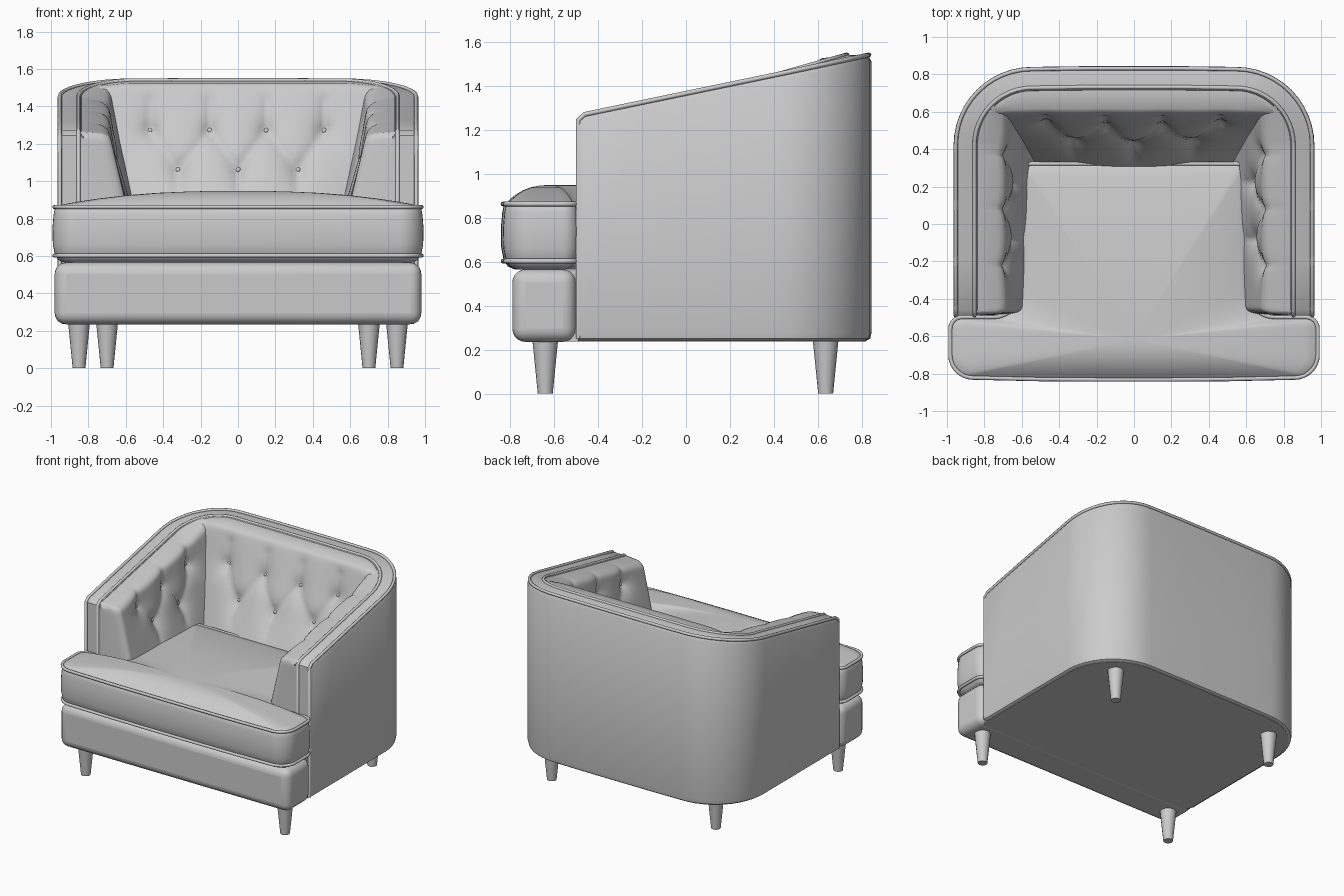
import bpy, bmesh, math
from mathutils import Vector

if "Cube" in bpy.data.objects:
    bpy.data.objects.remove(bpy.data.objects["Cube"])

mat = bpy.data.materials.new("grey_upholstery")
mat.diffuse_color = (0.6, 0.6, 0.6, 1)
mat.use_nodes = True
mat.node_tree.nodes["Principled BSDF"].inputs["Base Color"].default_value = mat.diffuse_color


def finish(ob, angle=40):
    bpy.ops.object.select_all(action='DESELECT')
    ob.select_set(True)
    bpy.context.view_layer.objects.active = ob
    if ob.type == 'CURVE':
        bpy.ops.object.convert(target='MESH')
        ob = bpy.context.object
    ob.data.materials.clear()
    ob.data.materials.append(mat)
    bpy.ops.object.shade_smooth_by_angle(angle=math.radians(angle))
    return ob


def loft(name, rings, closed=True, caps=True, angle=40):
    """Skin a list of equal-length rings of points."""
    bm = bmesh.new()
    vs = [[bm.verts.new(p) for p in r] for r in rings]
    n = len(rings[0])
    for a, b in zip(vs, vs[1:]):
        for i in range(n if closed else n - 1):
            j = (i + 1) % n
            bm.faces.new((a[i], a[j], b[j], b[i]))
    if caps:
        bm.faces.new(vs[0])
        bm.faces.new(vs[-1])
    bmesh.ops.recalc_face_normals(bm, faces=bm.faces)
    me = bpy.data.meshes.new(name)
    bm.to_mesh(me)
    bm.free()
    ob = bpy.data.objects.new(name, me)
    bpy.context.collection.objects.link(ob)
    return finish(ob, angle)


def piping(name, pts, closed=False, r=0.011):
    cu = bpy.data.curves.new(name, 'CURVE')
    cu.dimensions = '3D'
    cu.bevel_depth = r
    cu.bevel_resolution = 2
    sp = cu.splines.new('POLY')
    sp.points.add(len(pts) - 1)
    for q, p in zip(sp.points, pts):
        q.co = (*p, 1)
    sp.use_cyclic_u = closed
    ob = bpy.data.objects.new(name, cu)
    bpy.context.collection.objects.link(ob)
    finish(ob, 60)


def arc(cx, cy, r, a0, a1, n=8):
    return [(cx + r * math.cos(math.radians(a0 + (a1 - a0) * i / n)),
             cy + r * math.sin(math.radians(a0 + (a1 - a0) * i / n))) for i in range(n + 1)]


# U-shaped plan of the shell, moved inward by d
CX, CY, R = 0.545, 0.42, 0.42


def u_path(d):
    half = [(0.965 - d, y) for y in (-0.49, -0.46, -0.2, 0.1)] + arc(CX, CY, R - d, 0, 90, 12)
    half += [(0.25, CY + R + 0.004 - d)]
    return half + [(-x, y) for x, y in reversed(half)]


def top_z(y):
    return 1.272 + 0.207 * (y + 0.45)


OUT = u_path(0)
TOPS = [top_z(y) - (0.02 if y < -0.48 else 0) for x, y in OUT]

# Shell: back and arms in one sweep
prof = [(0.03, 0.237, 0), (0.006, 0.25, 0), (0, 0.28, 0), (0, -0.03, 1), (0.015, -0.004, 1), (0.03, 0, 1),
        (0.125, 0, 1), (0.14, -0.02, 1), (0.14, 0.24, 0)]
lines = [[(x, y, z + k * t) for (x, y), t in zip(u_path(d), TOPS)] for d, z, k in prof]
loft("shell", [list(r) for r in zip(*lines)])
for nm, d in (("outer", 0.012), ("inner", 0.112)):
    p = [(x, y, t) for (x, y), t in zip(u_path(d), TOPS)]
    a, b = p[0], p[-1]
    piping(nm + "_shell_piping", [(a[0], a[1], 0.25)] + p + [(b[0], b[1], 0.25)])

# Underframe filling the shell, and rounded front rail
u = u_path(0.025)
u = [(0.9, -0.6)] + u + [(-0.9, -0.6)]
loft("underframe", [[(x, y, z) for x, y in u] for z in (0.237, 0.56)])
bpy.ops.mesh.primitive_cube_add(size=1, location=(0, -0.645, 0.4))
rail = bpy.context.object
rail.name = "front_rail"
rail.scale = (1.96, 0.29, 0.33)
bpy.ops.object.transform_apply(location=False, rotation=False, scale=True)
bv = rail.modifiers.new("round", 'BEVEL')
bv.width, bv.segments = 0.06, 5
finish(rail, 50)

# T-shaped seat cushion
half = [(0.2, -0.84), (0.5, -0.838)] + arc(0.86, -0.70, 0.13, -90, 0) + arc(0.92, -0.56, 0.07, 0, 90, 6)
half += arc(0.75, -0.36, 0.13, -90, -180) + [(0.615, -0.1), (0.61, 0.1)] + arc(0.55, 0.28, 0.05, 0, 90, 5) + [(0.2, 0.33)]
plan = half + [(-x, y) for x, y in reversed(half)]


def inset(pts, d):
    out = []
    for i, p in enumerate(pts):
        t = Vector(pts[(i + 1) % len(pts)]) - Vector(pts[i - 1])
        t.normalize()
        out.append((p[0] - t.y * d, p[1] + t.x * d))
    return out


rings = [[(x, y, z) for x, y in inset(plan, d)] for d, z in
         ((0.06, 0.565), (0.03, 0.578), (0.012, 0.603), (0, 0.66), (-0.002, 0.75), (0.004, 0.82), (0.012, 0.86))]
for s in (1, 0.95, 0.88, 0.77, 0.62, 0.45, 0.25, 0.08):
    rings.append([(x * s, -0.62 + (y + 0.62) * s, 0.87 + 0.078 * (1 - s ** 2.5)) for x, y in inset(plan, 0.025)])
loft("seat_cushion", rings, angle=60)
for nm, z in (("top", 0.862), ("bottom", 0.602)):
    piping(nm + "_cushion_piping", [(x, y, z) for x, y in inset(plan, 0.008)], True)


# Tufting: dimples at buttons plus creases joining neighbours
def seg_dist(u, z, a, b):
    dx, dz = b[0] - a[0], b[1] - a[1]
    t = max(0, min(1, ((u - a[0]) * dx + (z - a[1]) * dz) / (dx * dx + dz * dz)))
    return math.hypot(u - a[0] - t * dx, z - a[1] - t * dz)


def tuft(u, z, upper, lower):
    d = sum(0.05 * math.exp(-math.hypot(u - a, z - b) / 0.06) for a, b in upper + lower)
    segs = [(p, q) for p in upper for q in lower if math.dist(p, q) < 0.34]
    segs += [(p, (p[0], p[1] + 0.16)) for p in upper] + [(p, (p[0], p[1] - 0.12)) for p in lower]
    return d + 0.022 * math.exp(-min(seg_dist(u, z, *s) for s in segs) / 0.03)


def rounding(t):
    return max(0, 1 - max(0, min(1, t)) ** 3) ** (1 / 3)


def corner(v):
    """Inner edge of the rim in the rounded corner."""
    return math.sqrt(max(0, (R - 0.14) ** 2 - max(0, v) ** 2))


def rim_z(y):
    return top_z(y if y < CY else CY + (y - CY) * R / (R - 0.14)) - 0.004


ROWS = [i / 36 for i in range(37)] + [1.0]


def row_z(v, zt):
    return 0.6 + (zt - 0.6) * (1 - (1 - v) ** 1.25)


def buttons(name, pts):
    for i, p in enumerate(pts):
        bpy.ops.mesh.primitive_uv_sphere_add(segments=12, ring_count=8, radius=0.016, location=p)
        bpy.context.object.name = f"{name}_button_{i + 1}"
        finish(bpy.context.object, 80)


# Tufted inside back
up = [(-0.47, 1.27), (-0.15, 1.27), (0.15, 1.27), (0.46, 1.27)]
low = [(-0.32, 1.06), (0, 1.06), (0.32, 1.06)]


def back_face(x, z):
    k = max(0, 1.5 - z)
    return 0.70 - (0.10 + 0.45 * k - 0.14 * k * (x / 0.6) ** 2) + tuft(x, z, up, low) - 0.012


grid = []
for i in range(81):
    x = -0.77 + 1.54 * i / 80
    yb = CY + corner(abs(x) - CX)
    zt = rim_z(yb)
    col = []
    for v in ROWS[:-1]:
        z = row_z(v, zt)
        e = rounding((z - zt + 0.06) / 0.06)
        col.append((x, yb + (min(yb, back_face(x, z)) - yb) * e, z))
    grid.append(col + [(x, yb + 0.03, zt)])
loft("tufted_back", grid, closed=False, caps=False, angle=70)
buttons("back", [(x, back_face(x, z) - 0.005, z) for x, z in up + low])

# Tufted inside arms
aup = [(-0.22, 1.17), (0.08, 1.22), (0.37, 1.27)]
alow = [(-0.08, 1.02), (0.22, 1.04)]


def arm_face(y, z):
    return 0.825 - 0.125 - 0.23 * max(0, rim_z(y) - z) + tuft(y, z, aup, alow) - 0.012


for side, nm in ((-1, "left"), (1, "right")):
    grid = []
    for i in range(71):
        y = -0.488 + 1.12 * (i / 70) ** 1.2
        xb = CX + corner(y - CY)
        zt = rim_z(y) - (0.02 if y < -0.48 else 0)
        f = rounding((-0.438 - y) / 0.05)
        col = []
        for v in ROWS[:-1]:
            z = row_z(v, zt)
            e = rounding((z - zt + 0.06) / 0.06) * f
            col.append((side * (xb + (min(xb, arm_face(y, z)) - xb) * e), y, z))
        grid.append(col + [(side * (xb + 0.03), y, zt)])
    ob = loft(nm + "_tufted_arm", grid, closed=False, caps=False, angle=70)
    if side > 0:
        ob.data.flip_normals()
    buttons(nm + "_arm", [(side * (arm_face(y, z) - 0.005), y, z) for y, z in aup + alow])

# Tapered legs
for nm, x, y in (("front", 0.85, -0.64), ("back", 0.70, 0.635)):
    for side, sn in ((-1, "left"), (1, "right")):
        bpy.ops.mesh.primitive_cone_add(vertices=16, radius1=0.034, radius2=0.059, depth=0.25,
                                        location=(side * x, y, 0.125))
        bpy.context.object.name = f"{nm}_{sn}_leg"
        finish(bpy.context.object, 40)
